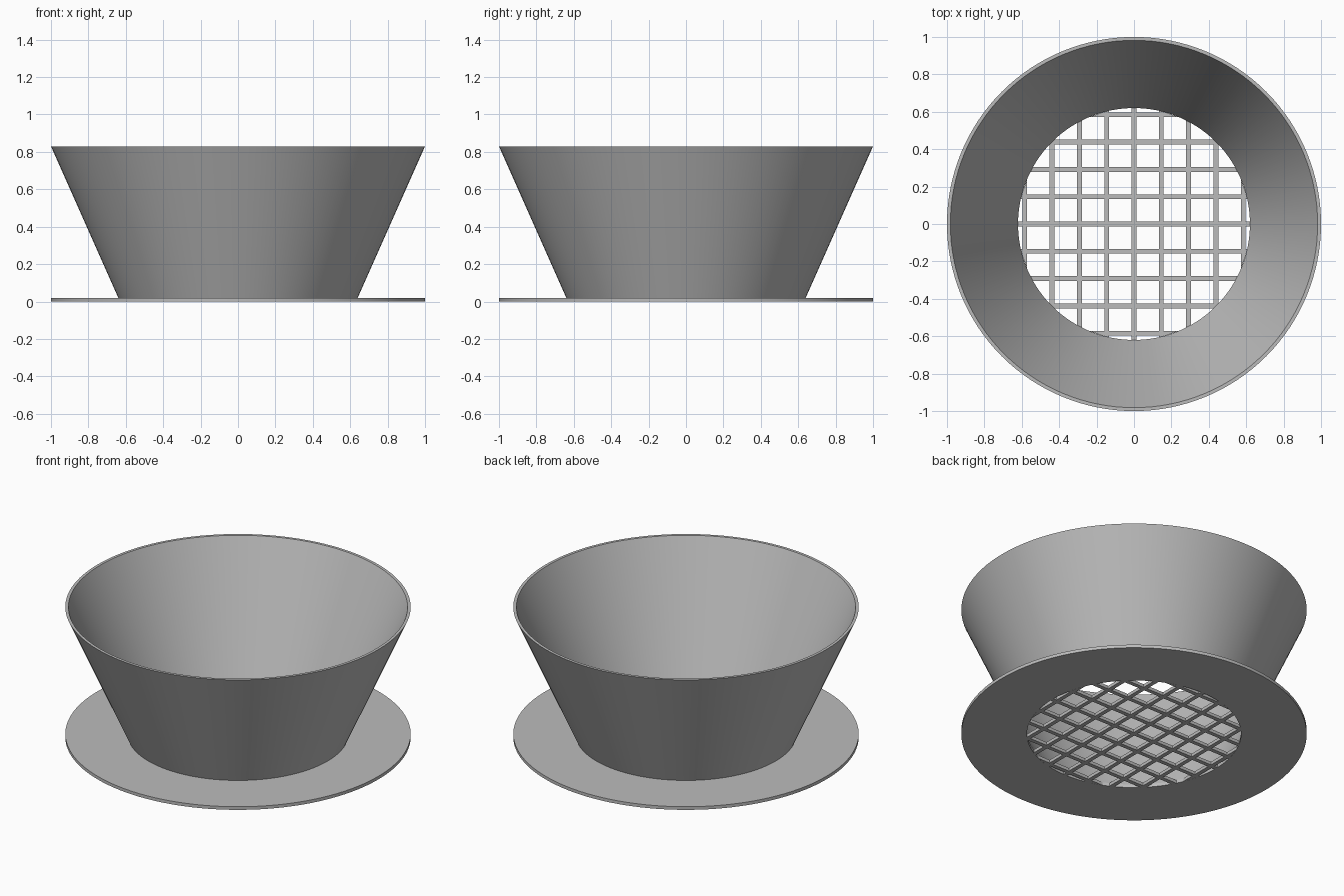
import bpy, bmesh, math

cube = bpy.data.objects.get("Cube")
if cube:
    bpy.data.objects.remove(cube, do_unlink=True)

SEGMENTS = 128
PLATE_TOP = 0.02
HOLE_RADIUS = 0.62
BAR_SPACING = 0.146
BAR_HALF_WIDTH = 0.013

grey = bpy.data.materials.new("grey plastic")
grey.use_nodes = True
colour = (0.5, 0.5, 0.5, 1)
grey.diffuse_color = colour
grey.node_tree.nodes["Principled BSDF"].inputs["Base Color"].default_value = colour


def finish(name, bm):
    bmesh.ops.recalc_face_normals(bm, faces=bm.faces)
    mesh = bpy.data.meshes.new(name)
    bm.to_mesh(mesh)
    bm.free()
    mesh.materials.append(grey)
    obj = bpy.data.objects.new(name, mesh)
    bpy.context.collection.objects.link(obj)
    bpy.ops.object.select_all(action="DESELECT")
    obj.select_set(True)
    bpy.context.view_layer.objects.active = obj
    bpy.ops.object.shade_smooth_by_angle(angle=math.radians(30))
    return obj


def lathe(name, profile):
    """Revolve a closed (radius, height) outline around z."""
    bm = bmesh.new()
    rings = []
    for i in range(SEGMENTS):
        a = math.tau * i / SEGMENTS
        rings.append([bm.verts.new((r * math.cos(a), r * math.sin(a), z)) for r, z in profile])
    n = len(profile)
    for i in range(SEGMENTS):
        here, there = rings[i], rings[(i + 1) % SEGMENTS]
        for j in range(n):
            k = (j + 1) % n
            bm.faces.new((here[j], there[j], there[k], here[k]))
    return finish(name, bm)


def bar_set(name, along_x):
    """Parallel bars whose ends meet the round hole."""
    bm = bmesh.new()
    for i in range(-4, 5):
        low, high = (i * BAR_SPACING + s * BAR_HALF_WIDTH for s in (-1, 1))
        reach = [math.sqrt(HOLE_RADIUS ** 2 - edge ** 2) for edge in (low, high)]
        outline = [(-reach[0], low), (reach[0], low), (reach[1], high), (-reach[1], high)]
        if not along_x:
            outline = [(y, x) for x, y in outline]
        bottom = bm.faces.new([bm.verts.new((x, y, 0)) for x, y in outline])
        solid = bmesh.ops.extrude_face_region(bm, geom=[bottom], use_keep_orig=True)
        top = [v for v in solid["geom"] if isinstance(v, bmesh.types.BMVert)]
        bmesh.ops.translate(bm, verts=top, vec=(0, 0, PLATE_TOP))
    return finish(name, bm)


# Flat ring under the bowl
lathe("base_plate", [(HOLE_RADIUS, 0), (1, 0), (1, PLATE_TOP), (HOLE_RADIUS, PLATE_TOP)])

# Flared thin wall
lathe("flared_wall", [(0.64, PLATE_TOP), (1, 0.83), (0.982, 0.83), (HOLE_RADIUS, PLATE_TOP)])

# Square drainage grid across the hole
bar_set("grid_bars_across", True)
bar_set("grid_bars_along", False)
